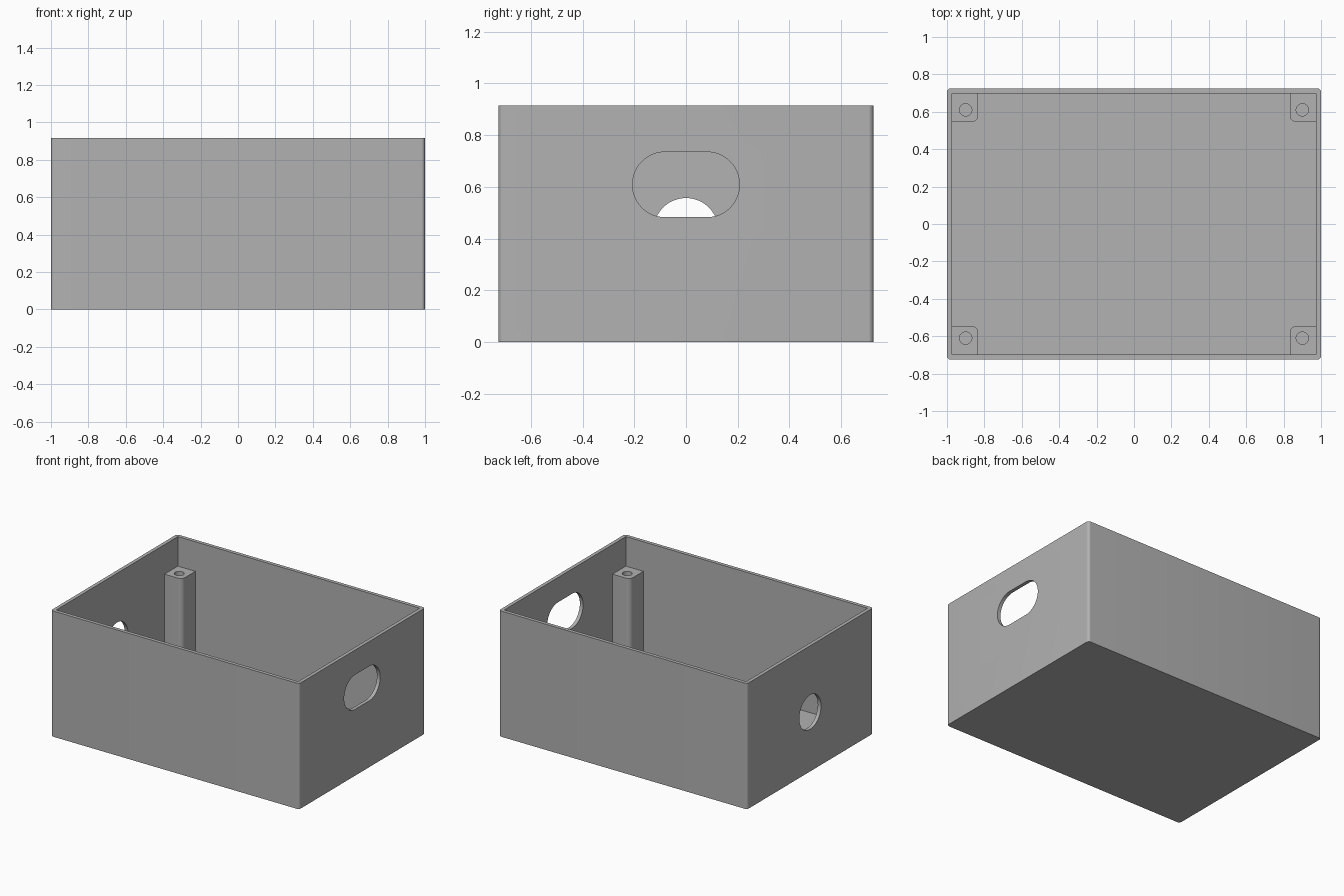
import bpy, bmesh, math
from mathutils import Matrix

if "Cube" in bpy.data.objects:
    bpy.data.objects.remove(bpy.data.objects["Cube"])

HX, HY, HEIGHT = 1.0, 0.725, 0.915
WALL, FLOOR = 0.026, 0.03
POST_TOP, HOLE_DEPTH = 0.70, 0.35

grey = bpy.data.materials.new("grey_plastic")
grey.use_nodes = True
grey.diffuse_color = (0.445, 0.445, 0.445, 1)
grey.node_tree.nodes["Principled BSDF"].inputs["Base Color"].default_value = grey.diffuse_color


def rounded(x0, x1, y0, y1, radii, steps=8):
    """Rectangle outline; radii run counter-clockwise from the (x1, y1) corner."""
    points = []
    corners = ((x1, y1, -1, -1), (x0, y1, 1, -1), (x0, y0, 1, 1), (x1, y0, -1, 1))
    for i, (x, y, sx, sy) in enumerate(corners):
        r = radii[i]
        if not r:
            points.append((x, y))
            continue
        for k in range(steps + 1):
            a = math.pi / 2 * (i + k / steps)
            points.append((x + sx * r + r * math.cos(a), y + sy * r + r * math.sin(a)))
    return points


def circle(cx, cy, r, n=40):
    return [(cx + r * math.cos(math.tau * k / n), cy + r * math.sin(math.tau * k / n))
            for k in range(n)]


def prism(name, outline, low, high, along_x=False):
    """Extrude an outline along z, or along x when the outline is given in (y, z)."""
    bm = bmesh.new()
    base = bm.faces.new([bm.verts.new((a, b, low)) for a, b in outline])
    up = bmesh.ops.extrude_face_region(bm, geom=[base])
    verts = [g for g in up["geom"] if isinstance(g, bmesh.types.BMVert)]
    bmesh.ops.translate(bm, verts=verts, vec=(0, 0, high - low))
    if along_x:
        turn = Matrix(((0, 0, 1), (1, 0, 0), (0, 1, 0)))
        bmesh.ops.transform(bm, matrix=turn.to_4x4(), verts=bm.verts)
    bmesh.ops.recalc_face_normals(bm, faces=bm.faces)
    mesh = bpy.data.meshes.new(name)
    bm.to_mesh(mesh)
    bm.free()
    mesh.materials.append(grey)
    obj = bpy.data.objects.new(name, mesh)
    bpy.context.collection.objects.link(obj)
    return obj


def activate(obj):
    bpy.ops.object.select_all(action='DESELECT')
    obj.select_set(True)
    bpy.context.view_layer.objects.active = obj


def cut(target, cutter):
    cutter.hide_render = True
    mod = target.modifiers.new("cut", 'BOOLEAN')
    mod.operation, mod.solver, mod.object = 'DIFFERENCE', 'EXACT', cutter
    activate(target)
    bpy.ops.object.modifier_apply(modifier=mod.name)
    bpy.data.objects.remove(cutter)


def smooth(obj):
    activate(obj)
    bpy.ops.object.shade_smooth_by_angle(angle=math.radians(30))


# Open box with softly rounded upright edges
box = prism("box_shell", rounded(-HX, HX, -HY, HY, [0.02] * 4), 0, HEIGHT)
ix, iy = HX - WALL, HY - WALL
cut(box, prism("cavity", rounded(-ix, ix, -iy, iy, [0] * 4), FLOOR, HEIGHT + 0.1))

# Wide slot in the left wall, round hole in the right wall
slot = rounded(-0.207, 0.207, 0.483, 0.735, [0.1255] * 4, 12)
cut(box, prism("slot_cutter", slot, HX - 0.1, HX + 0.1, along_x=True))
cut(box, prism("hole_cutter", circle(0, 0.432, 0.125, 48), -HX - 0.1, -HX + 0.1, along_x=True))
smooth(box)

# Corner screw posts, rounded only on the corner facing the middle
for sx, side in ((1, "left"), (-1, "right")):
    for sy, end in ((1, "back"), (-1, "front")):
        xs = sorted((sx * 0.833, sx * (ix + 0.01)))
        ys = sorted((sy * 0.545, sy * (iy + 0.01)))
        inner = {(-1, -1): 0, (1, -1): 1, (1, 1): 2, (-1, 1): 3}[(sx, sy)]
        radii = [0.035 if i == inner else 0 for i in range(4)]
        post = prism(f"{end}_{side}_post", rounded(*xs, *ys, radii), FLOOR - 0.01, POST_TOP)
        bore = circle(sx * 0.9, sy * 0.61, 0.033, 32)
        cut(post, prism("bore", bore, POST_TOP - HOLE_DEPTH, POST_TOP + 0.1))
        smooth(post)
